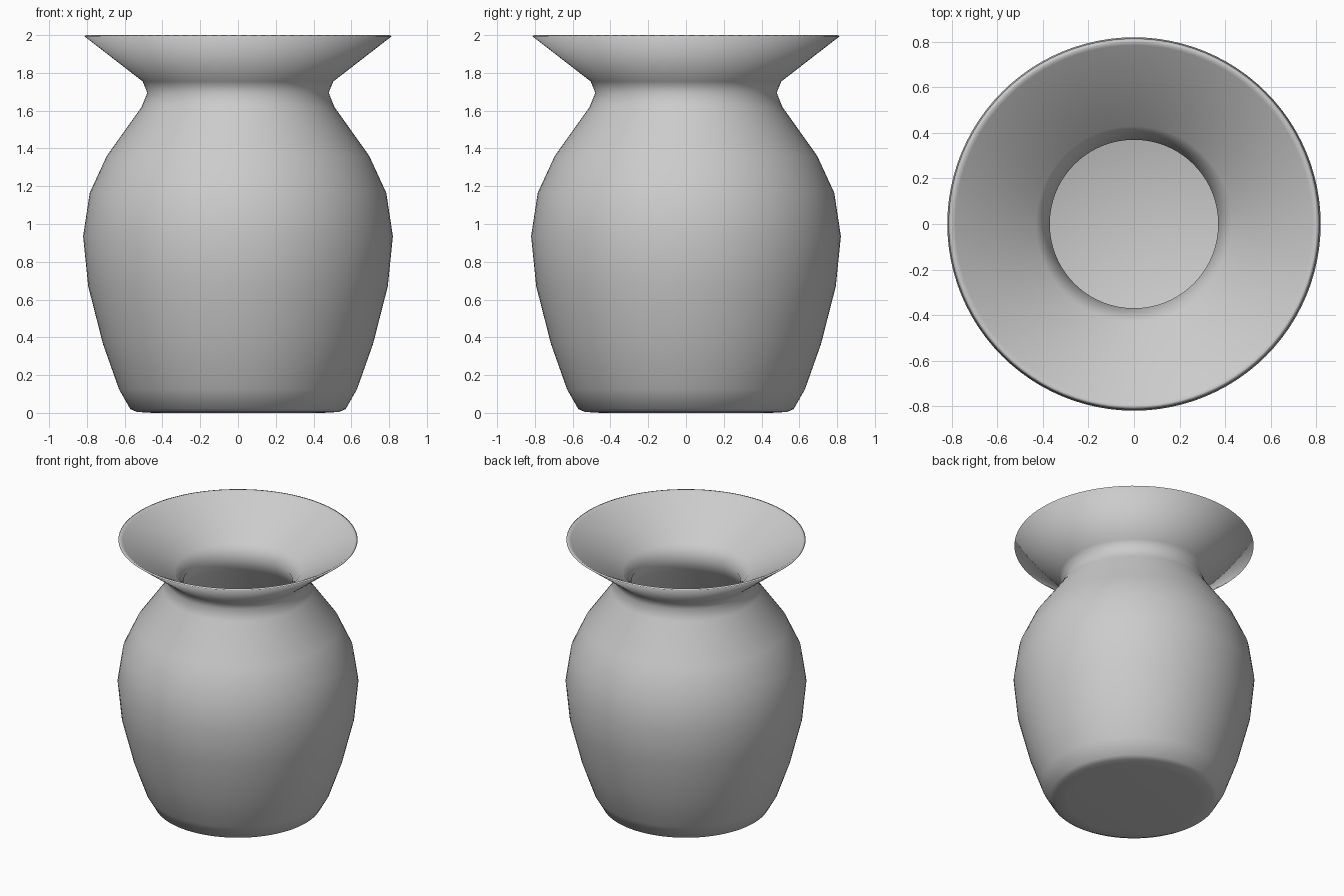
import bpy, bmesh, math

if "Cube" in bpy.data.objects:
    bpy.data.objects.remove(bpy.data.objects["Cube"])

# Profile (radius, height): underside, outer wall, flared rim, then inner wall to the floor
outer = [(0.45, 0.0), (0.535, 0.005), (0.57, 0.02), (0.63, 0.125), (0.715, 0.365),
         (0.793, 0.67), (0.82, 0.935), (0.785, 1.165), (0.695, 1.36), (0.51, 1.62),
         (0.48, 1.695), (0.505, 1.755), (0.815, 1.995)]
inner = [(0.80, 2.0), (0.785, 1.99), (0.43, 1.765), (0.37, 1.69), (0.42, 1.57), (0.60, 1.32),
         (0.69, 1.13), (0.72, 0.93), (0.695, 0.68), (0.62, 0.39), (0.54, 0.15), (0.47, 0.10)]
SEGMENTS = 96

# Vase body: revolve the profile around z
bm = bmesh.new()
rings = []
for r, z in outer + inner:
    rings.append([bm.verts.new((r * math.cos(2 * math.pi * i / SEGMENTS),
                                r * math.sin(2 * math.pi * i / SEGMENTS), z))
                  for i in range(SEGMENTS)])
for a, b in zip(rings, rings[1:]):
    for i in range(SEGMENTS):
        j = (i + 1) % SEGMENTS
        bm.faces.new((a[i], a[j], b[j], b[i]))

# Flat underside and inside floor
bm.faces.new(rings[0][::-1])
bm.faces.new(rings[-1])
bmesh.ops.recalc_face_normals(bm, faces=bm.faces)
for f in bm.faces:
    f.smooth = True

mesh = bpy.data.meshes.new("vase")
bm.to_mesh(mesh)
bm.free()
vase = bpy.data.objects.new("vase", mesh)
bpy.context.collection.objects.link(vase)
